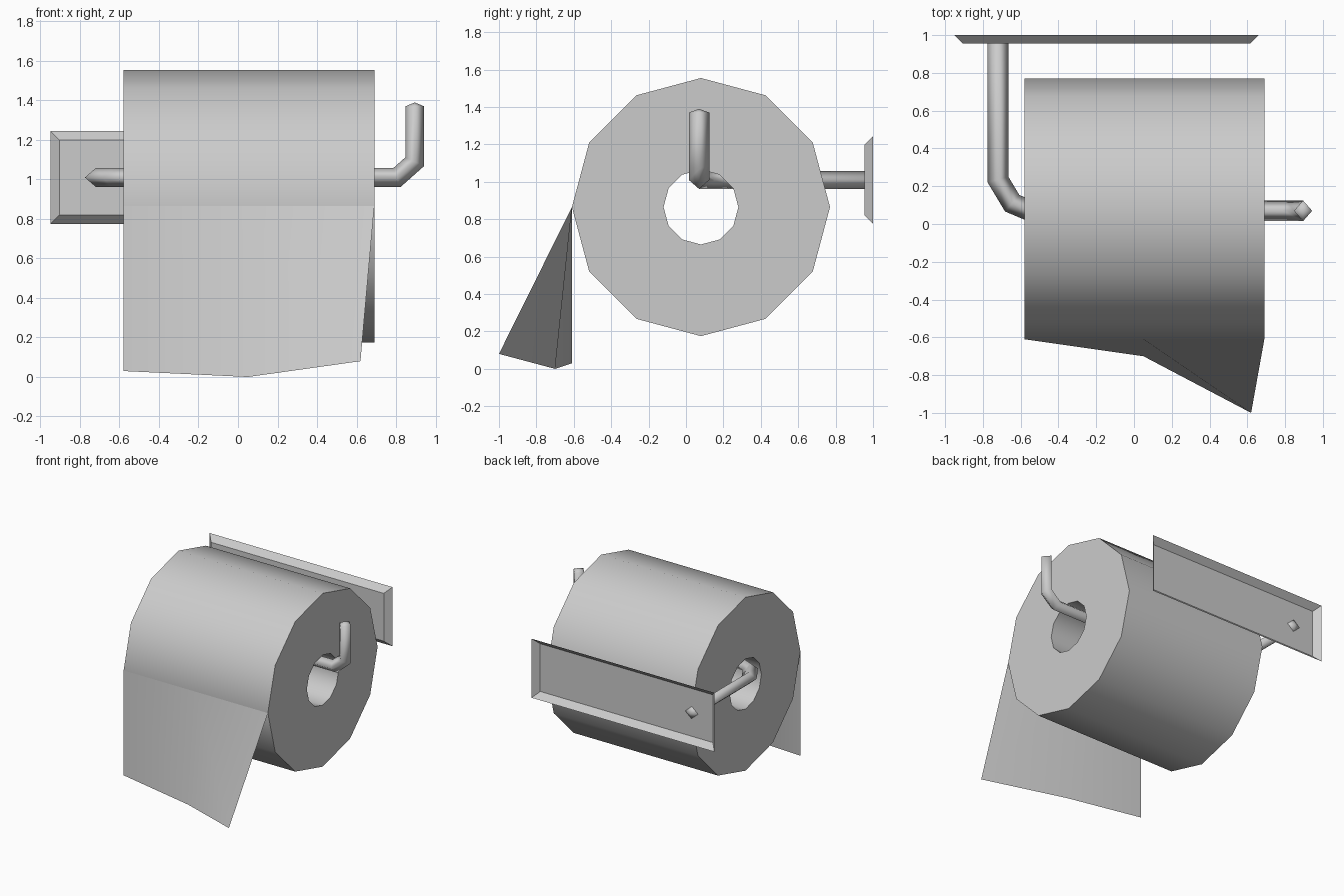
import bpy, math
from mathutils import Vector

cube = bpy.data.objects.get("Cube")
if cube:
    bpy.data.objects.remove(cube, do_unlink=True)

grey = bpy.data.materials.new("plain_grey")
grey.use_nodes = True
grey.diffuse_color = (0.6, 0.6, 0.6, 1)
grey.node_tree.nodes["Principled BSDF"].inputs["Base Color"].default_value = (0.6, 0.6, 0.6, 1)


def add_part(name, verts, faces, smooth_angle=None):
    mesh = bpy.data.meshes.new(name)
    mesh.from_pydata([tuple(v) for v in verts], [], faces)
    mesh.materials.append(grey)
    mesh.update()
    obj = bpy.data.objects.new(name, mesh)
    bpy.context.collection.objects.link(obj)
    if smooth_angle:
        bpy.ops.object.select_all(action='DESELECT')
        obj.select_set(True)
        bpy.context.view_layer.objects.active = obj
        bpy.ops.object.shade_smooth_by_angle(angle=math.radians(smooth_angle))
    return obj


# Paper roll: a twelve-sided ring profile swept round the x axis
SIDES = 12
LEFT, RIGHT = -0.58, 0.69
AXIS_Y, AXIS_Z = 0.08, 0.865
OUTER, INNER = 0.69, 0.2
profile = [(LEFT, OUTER), (RIGHT, OUTER), (RIGHT, INNER), (LEFT, INNER)]
verts, faces = [], []
for i in range(SIDES):
    a = math.tau * i / SIDES
    verts += [(x, AXIS_Y + r * math.cos(a), AXIS_Z + r * math.sin(a)) for x, r in profile]
    for k in range(4):
        n, m = (i + 1) % SIDES, (k + 1) % 4
        faces.append((4 * i + k, 4 * i + m, 4 * n + m, 4 * n + k))
add_part("paper_roll", verts, faces, 40)

# Loose sheet hanging from the front of the roll, its right corner pulled forward
front = AXIS_Y - OUTER
sheet = [(LEFT, front, AXIS_Z), (0.05, front, AXIS_Z), (RIGHT, front, AXIS_Z),
         (LEFT, front, 0.03), (0.05, -0.7, 0), (0.62, -1, 0.08)]
add_part("hanging_sheet", sheet, [(0, 3, 4, 1), (1, 4, 5, 2)], 60)

# Wall plate: shallow tray with sloping rims, open at the back
def rectangle(x0, x1, z0, z1, y):
    return [(x0, y, z0), (x1, y, z0), (x1, y, z1), (x0, y, z1)]

plate = rectangle(-0.905, 0.615, 0.82, 1.2, 0.955) + rectangle(-0.95, 0.66, 0.775, 1.245, 1)
rims = [(k, k + 4, (k + 1) % 4 + 4, (k + 1) % 4) for k in range(4)]
add_part("wall_plate", plate, [(0, 1, 2, 3)] + rims)

# Holder rod: a four-sided bar with mitred bends and low pointed ends
path = [Vector(p) for p in [(-0.72, 0.96, 1.01), (-0.72, 0.235, 1.01), (-0.645, 0.11, 1.01),
                            (-0.55, 0.07, 1.01), (0.805, 0.07, 1.01), (0.895, 0.07, 1.09),
                            (0.895, 0.07, 1.37)]]
ring = [path[0] + Vector(o) for o in [(0.055, 0, 0), (0, 0, 0.048), (-0.055, 0, 0), (0, 0, -0.048)]]
rod_verts, rod_faces = list(ring), []
for i in range(1, len(path)):
    along = (path[i] - path[i - 1]).normalized()
    after = (path[i + 1] - path[i]).normalized() if i + 1 < len(path) else along
    normal = (along + after).normalized()
    # Slide the ring along the bar until it meets the mitre plane
    ring = [v + along * ((path[i] - v).dot(normal) / along.dot(normal)) for v in ring]
    rod_verts += ring
    for k in range(4):
        m = (k + 1) % 4
        rod_faces.append((4 * i - 4 + k, 4 * i - 4 + m, 4 * i + m, 4 * i + k))
start_tip = len(rod_verts)
rod_verts += [path[0] + Vector((0, 0.02, 0)), path[-1] + Vector((0, 0, 0.02))]
last = start_tip - 4
for k in range(4):
    m = (k + 1) % 4
    rod_faces.append((m, k, start_tip))
    rod_faces.append((last + k, last + m, start_tip + 1))
add_part("holder_rod", rod_verts, rod_faces, 100)

# Make every closed surface face outwards
import bmesh
for name in ("paper_roll", "holder_rod"):
    mesh = bpy.data.objects[name].data
    bm = bmesh.new()
    bm.from_mesh(mesh)
    bmesh.ops.recalc_face_normals(bm, faces=bm.faces)
    bm.to_mesh(mesh)
    bm.free()
